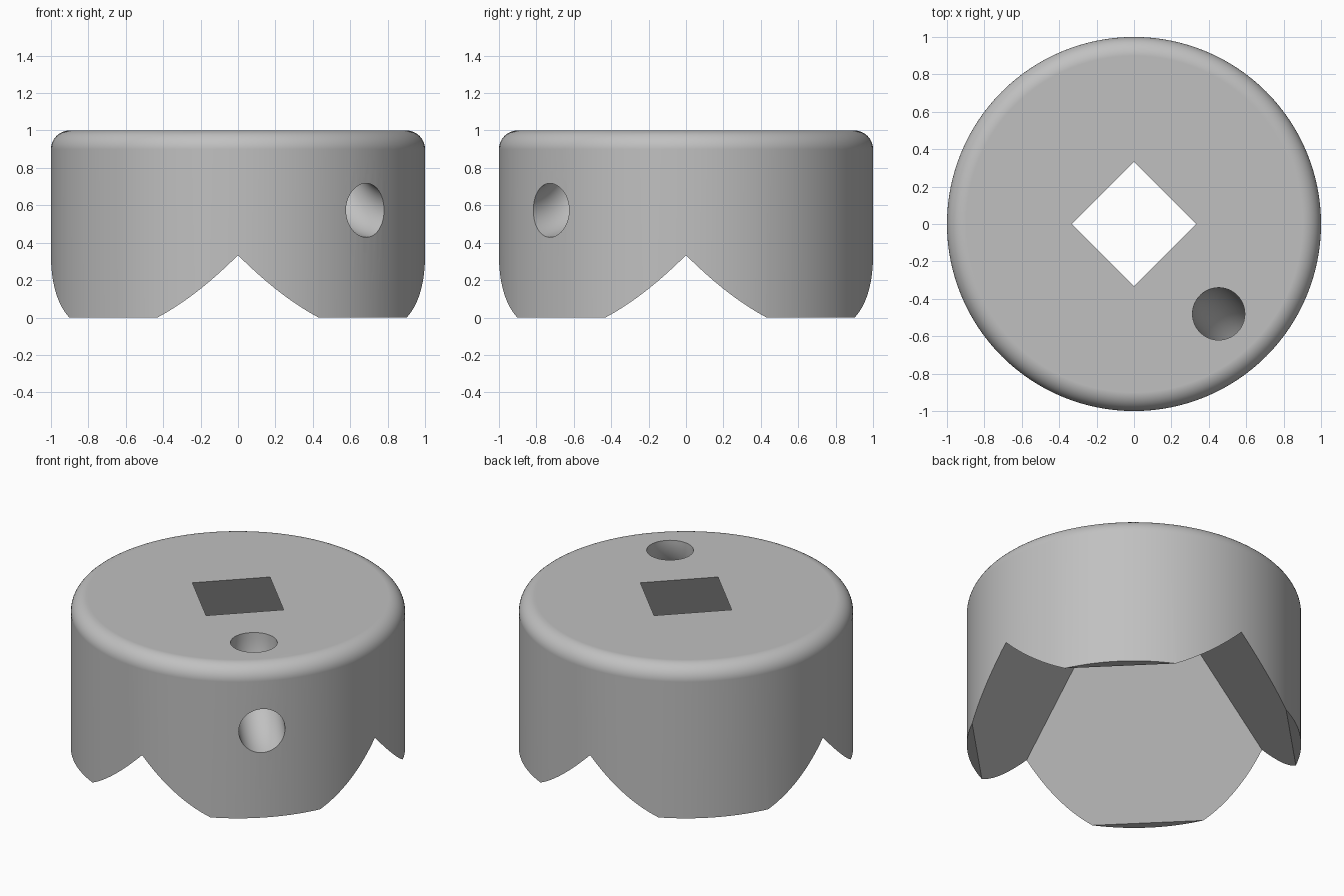
import bpy, bmesh
from math import radians, cos, sin

cube = bpy.data.objects.get("Cube")
if cube:
    bpy.data.objects.remove(cube, do_unlink=True)

grey = bpy.data.materials.new("plain grey")
grey.use_nodes = True
colour = (0.53, 0.53, 0.53, 1)
grey.diffuse_color = colour
grey.node_tree.nodes["Principled BSDF"].inputs["Base Color"].default_value = colour


def activate(obj):
    bpy.ops.object.select_all(action='DESELECT')
    obj.select_set(True)
    bpy.context.view_layer.objects.active = obj


def carve(obj, cutter):
    """Subtract the cutter from the object and discard it."""
    cutter.hide_render = True
    mod = obj.modifiers.new("carve", 'BOOLEAN')
    mod.operation = 'DIFFERENCE'
    mod.solver = 'EXACT'
    mod.object = cutter
    activate(obj)
    bpy.ops.object.modifier_apply(modifier=mod.name)
    bpy.data.objects.remove(cutter, do_unlink=True)


# Round body with a rolled top rim
bpy.ops.mesh.primitive_cylinder_add(vertices=128, radius=1, depth=1, location=(0, 0, 0.5))
body = bpy.context.object
body.name = body.data.name = "round_body"
bm = bmesh.new()
bm.from_mesh(body.data)
rim = [e for e in bm.edges if all(v.co.z > 0.4 for v in e.verts)]
bmesh.ops.bevel(bm, geom=rim, offset=0.1, offset_type='OFFSET', segments=10,
                profile=0.5, affect='EDGES')
bm.to_mesh(body.data)
bm.free()
body.data.materials.append(grey)

# Four-sided pyramid hollow: notches the base and opens a square in the top
bpy.ops.mesh.primitive_cone_add(vertices=4, radius1=7 / 3, radius2=0, depth=7 / 3,
                                location=(0, 0, 1 / 6))
carve(body, bpy.context.object)

# Curved cord tunnel from the top face out through the side
angle = radians(-46.7)
bpy.ops.mesh.primitive_torus_add(major_segments=96, minor_segments=48,
                                 major_radius=0.44, minor_radius=0.14,
                                 location=(1.1 * cos(angle), 1.1 * sin(angle), 1.0),
                                 rotation=(radians(90), 0, angle))
carve(body, bpy.context.object)

# Smooth curves, crisp cut edges
activate(body)
bpy.ops.object.shade_smooth_by_angle(angle=radians(30))
normals = body.modifiers.new("flat top normals", 'WEIGHTED_NORMAL')
normals.keep_sharp = True
